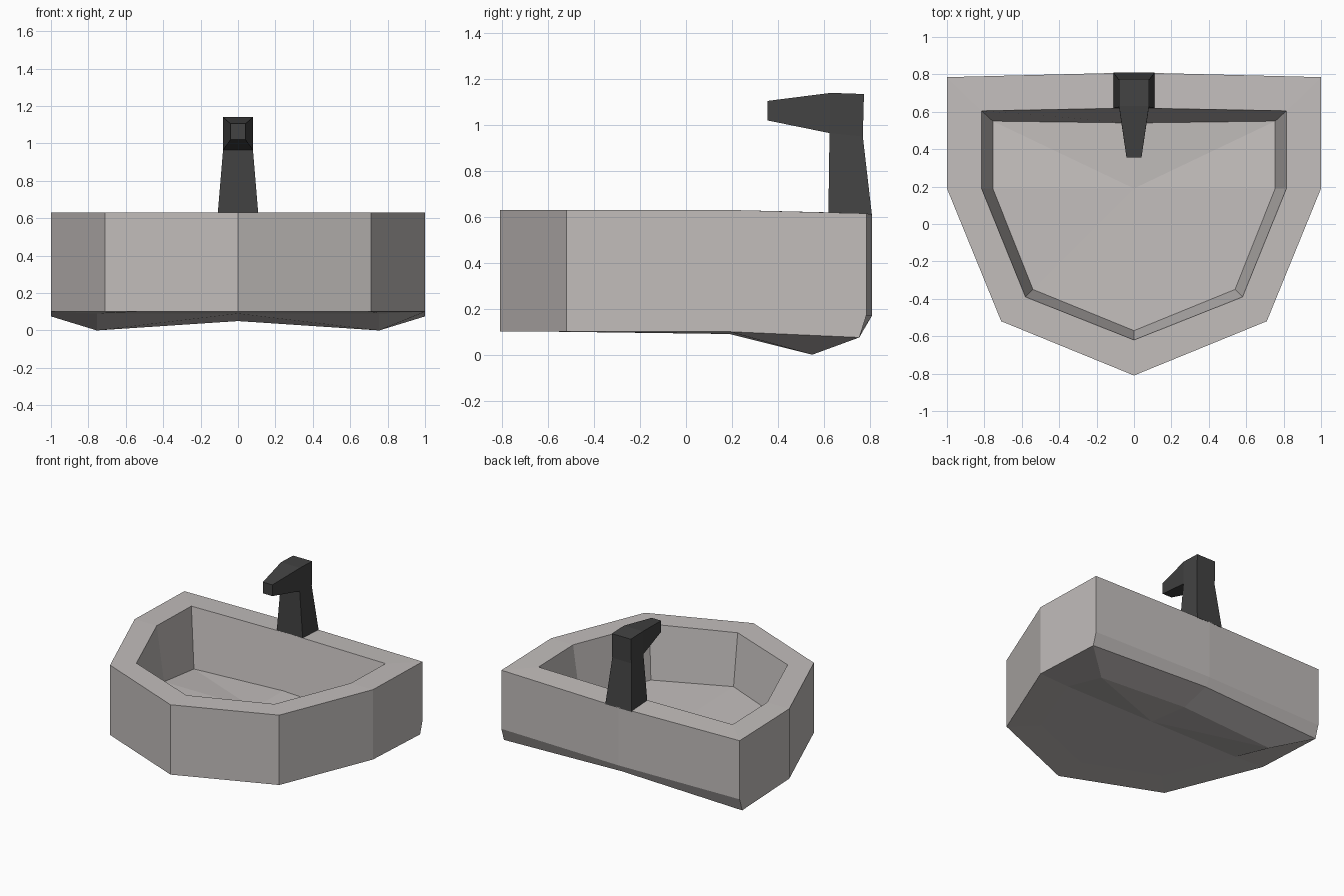
import bpy, bmesh

if "Cube" in bpy.data.objects:
    bpy.data.objects.remove(bpy.data.objects["Cube"])


def material(name, colour):
    m = bpy.data.materials.new(name)
    m.diffuse_color = (*colour, 1)
    m.use_nodes = True
    m.node_tree.nodes["Principled BSDF"].inputs["Base Color"].default_value = m.diffuse_color
    return m


def finish(bm, name, mat):
    bmesh.ops.recalc_face_normals(bm, faces=bm.faces)
    me = bpy.data.meshes.new(name)
    bm.to_mesh(me)
    bm.free()
    me.materials.append(mat)
    ob = bpy.data.objects.new(name, me)
    bpy.context.collection.objects.link(ob)
    return ob


def bridge(bm, a, b):
    n = len(a)
    for i in range(n):
        j = (i + 1) % n
        bm.faces.new((a[i], a[j], b[j], b[i]))


def mirrored_ring(bm, plan, heights):
    """Closed loop from a right-hand half running front centre to back centre."""
    half = [(x, y, z) for (x, y), z in zip(plan, heights)]
    left = [(-x, y, z) for x, y, z in half[-2:0:-1]]
    return [bm.verts.new(p) for p in half + left]


def fan(bm, ring, centre):
    c = bm.verts.new(centre)
    for i in range(len(ring)):
        bm.faces.new((ring[i], ring[(i + 1) % len(ring)], c))


ceramic = material("warm grey ceramic", (0.54, 0.51, 0.50))
metal = material("dark metal", (0.055, 0.055, 0.055))

# Basin outlines: front centre, front corner, side, back corner, back centre
outer = [(0, -.81), (.71, -.52), (1, .19), (1, .785), (0, .81)]
under = outer[:3] + [(1, .755), (0, .77)]
mouth = [(0, -.62), (.58, -.39), (.815, .19), (.815, .605), (0, .62)]
floor = [(0, -.57), (.54, -.35), (.755, .19), (.755, .55), (0, .54)]

# Basin: floor, inner wall, rim, outer wall, underside
bm = bmesh.new()
rings = [mirrored_ring(bm, plan, z) for plan, z in (
    (floor, (.24, .23, .22, .18, .22)),
    (mouth, (.63, .63, .63, .62, .62)),
    (outer, (.63, .63, .63, .615, .61)),
    (outer, (.17, .17, .17, .17, .17)),
    (under, (.1, .1, .1, .075, .11)),
    (floor, (.1, .1, .09, 0, .05)),
)]
for a, b in zip(rings, rings[1:]):
    bridge(bm, a, b)
fan(bm, rings[0], (0, .19, .22))
fan(bm, rings[-1], (0, .19, .09))
finish(bm, "basin", ceramic)

# Faucet: tapered column with a head, spout pulled from the head's front face
bm = bmesh.new()


def section(w, y0, z0, y1, z1):
    return [bm.verts.new(p) for p in
            ((-w, y0, z0), (w, y0, z0), (w, y1, z1), (-w, y1, z1))]


base = section(.11, .62, .605, .81, .605)
neck = section(.08, .625, .965, .77, .95)
top = section(.08, .63, 1.14, .775, 1.135)
tip = section(.04, .355, 1.02, .355, 1.105)
bridge(bm, base, neck)
for i in (1, 2, 3):
    j = (i + 1) % 4
    bm.faces.new((neck[i], neck[j], top[j], top[i]))
bm.faces.new(base)
bm.faces.new(top)
bm.faces.new(tip)
bridge(bm, [neck[0], neck[1], top[1], top[0]], tip)
finish(bm, "faucet", metal)
